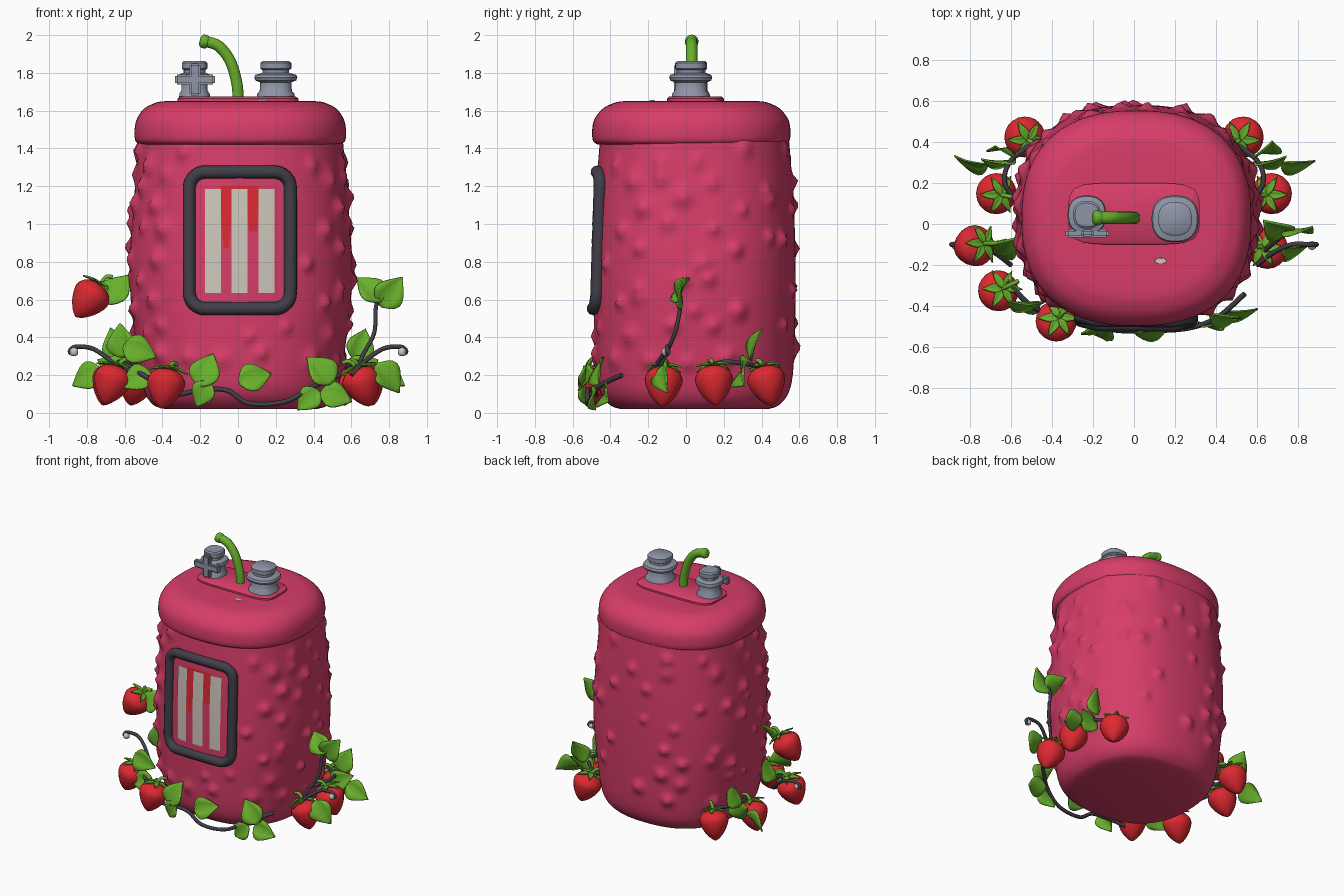
import bpy, bmesh, math, random
from mathutils import Vector, Matrix

if "Cube" in bpy.data.objects:
    bpy.data.objects.remove(bpy.data.objects["Cube"])

random.seed(4)
CX, CY, N = 0.015, 0.045, 2.4


def material(name, rgb):
    m = bpy.data.materials.new(name)
    m.diffuse_color = (*rgb, 1)
    m.use_nodes = True
    m.node_tree.nodes["Principled BSDF"].inputs["Base Color"].default_value = m.diffuse_color
    return m


PINK = material("pink", (0.68, 0.047, 0.14))
RED = material("berry red", (0.72, 0.022, 0.03))
GREEN = material("leaf green", (0.14, 0.43, 0.025))
METAL = material("grey metal", (0.27, 0.30, 0.38))
DARK = material("dark trim", (0.053, 0.048, 0.065))
CREAM = material("cream", (0.62, 0.58, 0.50))


def finish(name, bm, mat, angle=40):
    bmesh.ops.remove_doubles(bm, verts=bm.verts, dist=0.0003)
    bmesh.ops.recalc_face_normals(bm, faces=bm.faces)
    me = bpy.data.meshes.new(name)
    bm.to_mesh(me)
    bm.free()
    me.materials.append(mat)
    ob = bpy.data.objects.new(name, me)
    bpy.context.collection.objects.link(ob)
    bpy.ops.object.select_all(action='DESELECT')
    ob.select_set(True)
    bpy.context.view_layer.objects.active = ob
    bpy.ops.object.shade_smooth_by_angle(angle=math.radians(angle))
    return ob


def resample(pts, k):
    """Catmull-Rom smoothing of a profile."""
    p = [Vector(q) for q in pts]
    p = [p[0]] + p + [p[-1]]
    out = []
    for i in range(1, len(p) - 2):
        a, b, c, d = p[i - 1:i + 3]
        for j in range(k):
            t = j / k
            out.append(0.5 * (2 * b + (c - a) * t + (2 * a - 5 * b + 4 * c - d) * t * t
                              + (3 * b - a - 3 * c + d) * t ** 3))
    return out + [p[-1]]


def loft(name, prof, mat, cx=0, cy=0, n=2.0, seg=40, mtx=None, bumps=(), angle=40):
    """Stack of superellipse rings (z, half x, half y), capped at both ends."""
    bm = bmesh.new()
    rings = []
    for z, hx, hy in prof:
        ring = []
        for i in range(seg):
            a = 2 * math.pi * i / seg
            c, s = math.cos(a), math.sin(a)
            r = (abs(c / hx) ** n + abs(s / hy) ** n) ** (-1 / n)
            p = Vector((cx + r * c, cy + r * s, z))
            push = 0
            for q, rad, h in bumps:
                d = (p - q).length / rad
                if d < 1:
                    push = max(push, h * (1 - d) ** 1.6)
            p += Vector((c, s, 0.15)) * push
            ring.append(bm.verts.new(mtx @ p if mtx else p))
        rings.append(ring)
    for A, B in zip(rings, rings[1:]):
        for i in range(seg):
            j = (i + 1) % seg
            bm.faces.new((A[i], A[j], B[j], B[i]))
    bm.faces.new(rings[0][::-1])
    bm.faces.new(rings[-1])
    return finish(name, bm, mat, angle)


def tube(name, pts, radius, mat, cyclic=False, smooth=True):
    cu = bpy.data.curves.new(name, 'CURVE')
    cu.dimensions = '3D'
    cu.bevel_depth, cu.bevel_resolution, cu.use_fill_caps = radius, 3, True
    pts = resample(pts, 6) if smooth else pts
    sp = cu.splines.new('POLY')
    sp.points.add(len(pts) - 1)
    for q, p in zip(sp.points, pts):
        q.co = (*p, 1)
    sp.use_cyclic_u = cyclic
    cu.materials.append(mat)
    ob = bpy.data.objects.new(name, cu)
    bpy.context.collection.objects.link(ob)
    bpy.ops.object.select_all(action='DESELECT')
    ob.select_set(True)
    bpy.context.view_layer.objects.active = ob
    bpy.ops.object.convert(target='MESH')
    bpy.ops.object.shade_smooth_by_angle(angle=math.radians(50))


# Body with thorny bumps, kept clear of the window and sparse at the back
BODY = [(0.02, .40, .39), (0.04, .46, .445), (0.10, .505, .495), (0.2, .53, .52), (0.4, .56, .53),
        (0.6, .583, .535), (0.8, .588, .535), (1.0, .577, .53), (1.2, .56, .52), (1.45, .54, .50)]


def section(z):
    for a, b in zip(BODY, BODY[1:]):
        if z <= b[0]:
            t = (z - a[0]) / (b[0] - a[0])
            return a[1] + t * (b[1] - a[1]), a[2] + t * (b[2] - a[2])


def front_y(x, z):
    hx, hy = section(z)
    return CY - hy * (1 - abs((x - CX) / hx) ** N) ** (1 / N)


bumps = []
for row in range(9):
    for k in range(15):
        a = 2 * math.pi * (k + 0.5 * (row % 2) + random.uniform(-.3, .3)) / 15
        z = 0.3 + row * 0.132 + random.uniform(-.05, .05)
        c, s = math.cos(a), math.sin(a)
        hx, hy = section(z)
        r = (abs(c / hx) ** N + abs(s / hy) ** N) ** (-1 / N)
        p = Vector((CX + r * c, CY + r * s, z))
        if (s < 0 and abs(p.x - .01) < .35 and .46 < z < 1.37) or (s > .6 and random.random() < .6):
            continue
        bumps.append((p, random.uniform(.05, .085), random.uniform(.025, .045)))
loft("body", resample(BODY, 9), PINK, CX, CY, N, 180, bumps=bumps, angle=70)

# Lid, mounting plate and a small glint
lid = [(1.42, .53, .495), (1.44, .555, .52), (1.49, .56, .525), (1.55, .55, .515),
       (1.605, .515, .475), (1.635, .465, .425), (1.65, .40, .36), (1.652, .2, .18)]
loft("lid", resample(lid, 4), PINK, 0.012, 0.028, N, 72, angle=60)
loft("top_plate", [(1.64, .32, .15), (1.665, .32, .15), (1.675, .305, .138)], PINK, 0, .05, 5, 48)
loft("lid_glint", [(1.650, .03, .014), (1.656, .028, .012)], CREAM, .13, -.18, 2.5, 16)

# Curved stem
tube("stem", [(0, .03, 1.64), (-.005, .03, 1.74), (-.04, .03, 1.86), (-.1, .03, 1.94), (-.165, .03, 1.965)],
     .031, GREEN)
loft("stem_tip", resample([(-.025, .015, .015), (-.015, .034, .034), (.015, .034, .034), (.025, .015, .015)], 3),
     GREEN, seg=16, mtx=Matrix.Translation((-.178, .03, 1.966)) @ Matrix.Rotation(math.radians(-75), 4, 'Y'))

# Two metal knobs, the left one with a cross handle in front
KNOB = [(1.66, .10), (1.69, .098), (1.705, .085), (1.75, .083), (1.76, .108), (1.775, .114),
        (1.79, .108), (1.80, .07), (1.815, .07), (1.822, .082), (1.853, .082), (1.862, .07)]
for name, x, y, k in (("right_knob", .2, .025, 1), ("left_knob", -.23, .045, .82)):
    loft(name, [(z, r * k, r * k) for z, r in KNOB], METAL, x, y, 2.5, 32)


def box(name, loc, size, mat):
    bm = bmesh.new()
    bmesh.ops.create_cube(bm, size=1, matrix=Matrix.Translation(loc) @ Matrix.Diagonal((*size, 1)))
    bmesh.ops.bevel(bm, geom=bm.edges[:], offset=.01, segments=2, affect='EDGES')
    finish(name, bm, mat)


box("handle_bar", (-.228, -.045, 1.765), (.21, .04, .055), METAL)
box("handle_post", (-.228, -.045, 1.765), (.06, .038, .17), METAL)
box("handle_shaft", (-.228, -.01, 1.765), (.04, .1, .04), METAL)

# Window frame: rounded rectangle following the body
frame = []
for qx, qz, a0 in ((.278, 1.275, 0), (-.258, 1.275, 90), (-.258, .552, 180), (.278, .552, 270)):
    sx, sz = (1 if qx > 0 else -1), (1 if qz > 1 else -1)
    for i in range(9):
        a = math.radians(a0 + i * 11.25)
        x, z = qx - sx * .085 + .085 * math.cos(a), qz - sz * .085 + .085 * math.sin(a)
        frame.append((x, front_y(x, z) - .016, z))
tube("window_frame", frame, .035, DARK, cyclic=True, smooth=False)


def plate(name, x0, x1, z0, z1, off, mat, taper=0.0):
    bm = bmesh.new()
    g = []
    for j in range(9):
        w = 1 - taper * (1 - min(1, j / 4))
        m = (x0 + x1) / 2
        row = []
        for i in range(7):
            x = m + (x0 + (x1 - x0) * i / 6 - m) * w
            z = z0 + (z1 - z0) * j / 8
            row.append(bm.verts.new((x, front_y(x, z) - off, z)))
        g.append(row)
    for j in range(8):
        for i in range(6):
            bm.faces.new((g[j][i], g[j][i + 1], g[j + 1][i + 1], g[j + 1][i]))
    ob = finish(name, bm, mat)
    for p in ob.data.polygons:
        if p.normal.y > 0:
            p.flip()


# Window pane, cream bars and red drips
plate("window_pane", -.225, .245, .585, 1.245, .006, PINK)
for x in (-.133, .008, .15):
    plate("window_bar", x - .042, x + .042, .635, 1.185, .012, CREAM)
plate("red_drip", -.092, -.034, .87, 1.2, .009, RED, .6)
plate("red_drip", .05, .108, .96, 1.2, .009, RED, .3)
plate("red_drip_top", -.034, .05, 1.17, 1.2, .009, RED)


def leaf(loc, d, nrm, size, width=.43, name="leaf"):
    d = Vector(d).normalized()
    side = d.cross(Vector(nrm)).normalized()
    up = side.cross(d)
    bm = bmesh.new()
    g = []
    for i in range(9):
        t = i / 8
        w = width * size * math.sin(math.pi * max(t, .02) ** .75) if i < 8 else .002
        g.append([bm.verts.new(Vector(loc) + d * size * t + side * s * w
                               + up * (abs(s) * w * .35 - .22 * size * t * t)) for s in (-1, -.5, 0, .5, 1)])
    for A, B in zip(g, g[1:]):
        for i in range(4):
            bm.faces.new((A[i], A[i + 1], B[i + 1], B[i]))
    ob = finish(name, bm, GREEN, 60)
    mod = ob.modifiers.new("thickness", 'SOLIDIFY')
    mod.thickness = .008


def berry(loc, axis):
    axis = Vector(axis).normalized()
    q = Vector((0, 0, -1)).rotation_difference(axis)
    m = Matrix.Translation(loc) @ q.to_matrix().to_4x4()
    prof = [(-.115, .006), (-.095, .035), (-.05, .072), (.01, .098), (.05, .096), (.085, .065), (.1, .01)]
    loft("strawberry", resample([(z, r, r) for z, r in prof], 3), RED, seg=20, mtx=m, angle=80)
    top = m @ Vector((0, 0, .1))
    for i in range(6):
        a = i * math.pi / 3
        leaf(top, q @ Vector((math.cos(a), math.sin(a), .1)), -axis, .1, .2, "calyx_leaf")
    inner = Vector((loc[0] * .84, loc[1] * .84, loc[2] + .12))
    tube("berry_stalk", [top, top + (inner - top) * .5 + Vector((0, 0, .02)), inner], .011, GREEN)


# Strawberries; the back pairs are mirrored
spots = [(s * x, y, z) for s in (-1, 1) for x, y, z in ((.54, .43, .15), (.68, .15, .15))]
spots += [(.66, -.12, .145), (-.67, -.33, .155), (-.385, -.48, .135)]
for x, y, z in spots:
    berry((x, y, z), (x * .5, y * .5, -1))
berry((-.79, -.11, .6), (-.6, -.15, -.8))

# Leaves: centre, angle in the front plane, size
LEAVES = [(-.64, -.12, .66, 60, .19), (-.62, -.1, .38, 100, .18), (-.52, -.4, .33, -15, .18),
          (-.54, -.40, .18, 200, .17), (-.17, -.53, .23, 70, .19), (-.19, -.54, .1, 240, .15),
          (.09, -.53, .19, 20, .18), (.44, -.47, .23, 130, .19), (.37, -.5, .07, 220, .15),
          (.52, -.44, .09, -10, .17), (.8, -.13, .19, -45, .19), (.70, -.03, .66, 130, .18),
          (.81, -.04, .64, 50, .19)]
LEAVES += [(s * x, y, z, a if s > 0 else 180 - a, .18) for s in (-1, 1)
           for x, y, z, a in ((.65, .36, .36, 70), (.80, .29, .19, -20), (.66, .3, .24, 30))]
for x, y, z, a, size in LEAVES:
    a = math.radians(a)
    d = Vector((math.cos(a), random.uniform(-.25, .1), math.sin(a)))
    leaf(Vector((x, y, z)) - d * size / 2, d, (x * .5, -1, .35), size)

# Vines along the base and curling tendrils with cream tips
tube("front_vine", [(-.62, -.28, .24), (-.5, -.4, .2), (-.36, -.46, .1), (-.2, -.5, .12), (-.06, -.52, .12),
                    (.06, -.52, .05), (.25, -.51, .06), (.4, -.46, .14), (.54, -.34, .2)], .013, DARK)
tube("tall_vine", [(.62, -.17, .12), (.65, -.12, .28), (.72, -.06, .42), (.73, -.03, .56), (.75, -.03, .62)],
     .011, DARK)
for s in (-1, 1):
    tube("tendril", [(s * .6, -.2, .2), (s * .68, -.14, .28), (s * .77, -.1, .34), (s * .86, -.1, .35),
                     (s * .89, -.1, .325), (s * .87, -.1, .31)], .012, DARK)
    loft("tendril_tip", [(.30, .008, .008), (.31, .022, .022), (.335, .022, .022), (.345, .008, .008)],
         CREAM, s * .868, -.105, seg=12, angle=80)
    tube("back_vine", [(s * .56, .1, .24), (s * .63, .2, .27), (s * .6, .31, .26), (s * .47, .41, .24)],
         .012, DARK)
